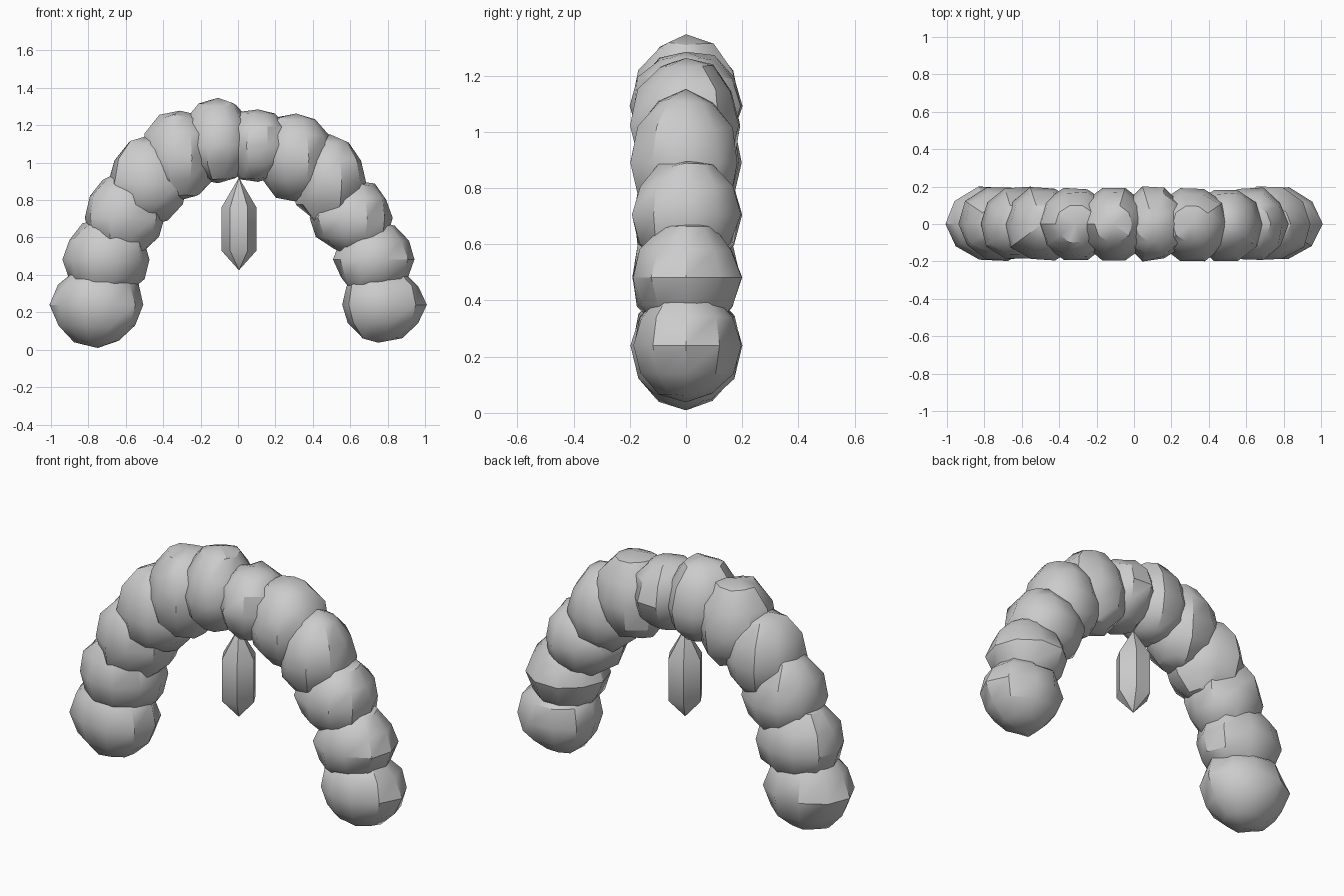
import bpy, bmesh, math, random

if "Cube" in bpy.data.objects:
    bpy.data.objects.remove(bpy.data.objects["Cube"])

random.seed(7)


def material(name, rgb):
    m = bpy.data.materials.new(name)
    m.diffuse_color = (*rgb, 1)
    m.use_nodes = True
    m.node_tree.nodes["Principled BSDF"].inputs["Base Color"].default_value = m.diffuse_color
    return m


stone = material("grey stone", (0.6, 0.6, 0.6))


def finish(bm, name, angle):
    bmesh.ops.recalc_face_normals(bm, faces=bm.faces)
    me = bpy.data.meshes.new(name)
    bm.to_mesh(me)
    bm.free()
    me.materials.append(stone)
    ob = bpy.data.objects.new(name, me)
    bpy.context.collection.objects.link(ob)
    bpy.ops.object.select_all(action='DESELECT')
    ob.select_set(True)
    bpy.context.view_layer.objects.active = ob
    bpy.ops.object.shade_smooth_by_angle(angle=math.radians(angle))


# Boulder: coarse sphere, own reach to left, right, down and up, slightly jittered
def boulder(name, x, z, left, right, down, up):
    bm = bmesh.new()
    bmesh.ops.create_uvsphere(bm, u_segments=10, v_segments=6, radius=1)
    for v in bm.verts:
        k = random.uniform(0.95, 1.05)
        px, py, pz = v.co.y, v.co.x, v.co.z   # turn so a vertex points along x
        v.co = (x + px * k * (right if px > 0 else left),
                py * k * 0.202,
                max(z + pz * k * (up if pz > 0 else down), 0.0))
    finish(bm, name, 35)


# Twelve boulders along half an ellipse, left foot to right foot
reach = [(0.25, 0.24, 0.23, 0.22), (0.22, 0.255, 0.21, 0.22),
         (0.195, 0.25, 0.21, 0.245), (0.2, 0.22, 0.22, 0.25),
         (0.21, 0.21, 0.225, 0.26), (0.2, 0.19, 0.2, 0.25),
         (0.19, 0.18, 0.2, 0.2), (0.21, 0.21, 0.235, 0.25),
         (0.2, 0.2, 0.22, 0.25), (0.245, 0.195, 0.2, 0.205),
         (0.205, 0.225, 0.2, 0.2), (0.195, 0.25, 0.2, 0.2)]
for i, r in enumerate(reach):
    t = math.pi * (1 - i / 11)
    boulder(f"arch_boulder_{i + 1}", 0.75 * math.cos(t),
            0.24 + 0.86 * math.sin(t), *r)

# Hanging six-sided crystal, pointed at both ends
bm = bmesh.new()
rings = [[bm.verts.new((0.005 + 0.094 * math.cos(a * math.pi / 3),
                        0.094 * math.sin(a * math.pi / 3), z)) for a in range(6)]
         for z in (0.53, 0.76)]
tip, top = bm.verts.new((0.005, 0, 0.425)), bm.verts.new((0.005, 0, 0.92))
for a in range(6):
    b = (a + 1) % 6
    bm.faces.new((rings[0][a], rings[0][b], rings[1][b], rings[1][a]))
    bm.faces.new((rings[0][b], rings[0][a], tip))
    bm.faces.new((rings[1][a], rings[1][b], top))
finish(bm, "hanging_crystal", 42)
